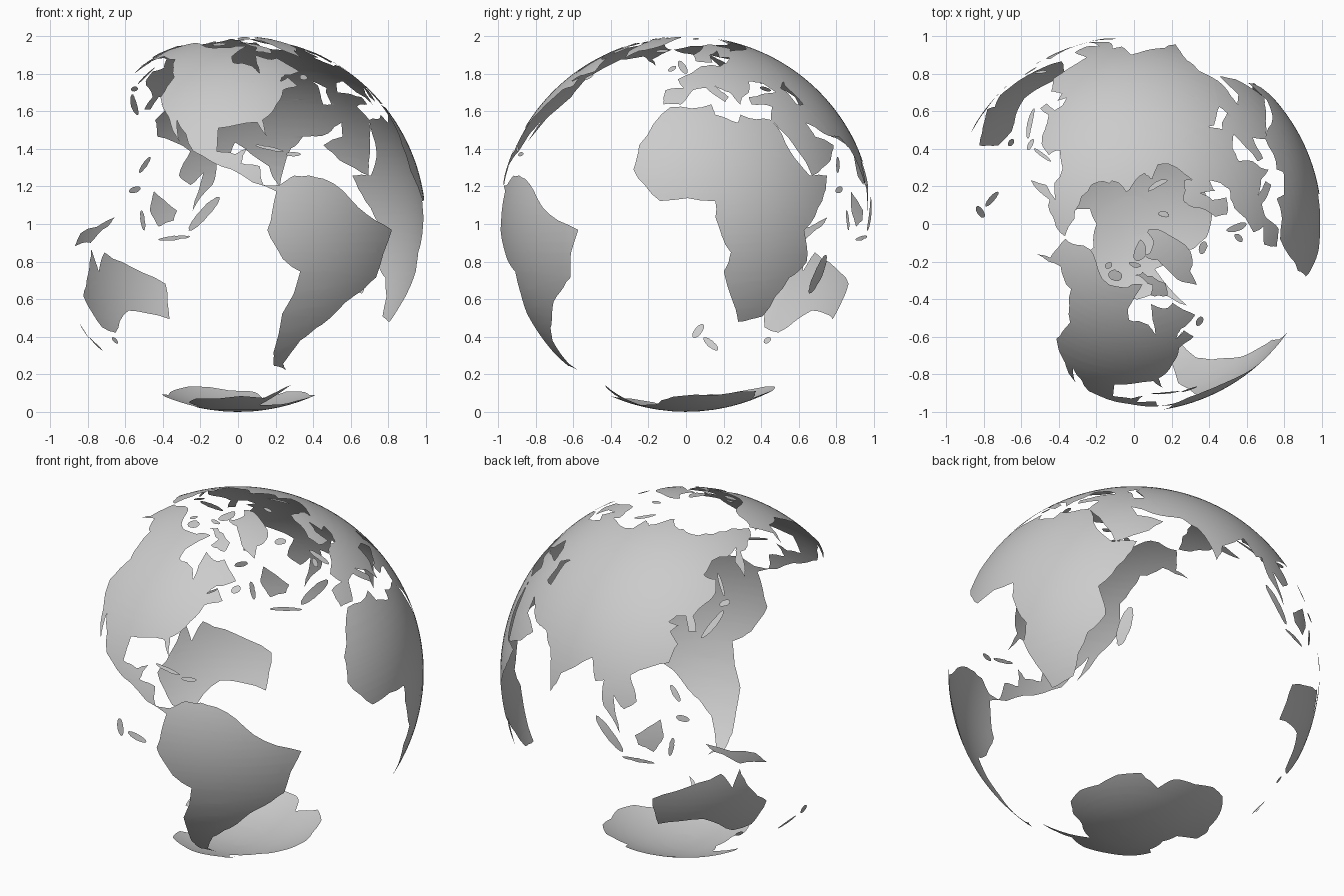
import bpy, bmesh, math, random
from mathutils import Vector
from mathutils.geometry import tessellate_polygon

if "Cube" in bpy.data.objects:
    bpy.data.objects.remove(bpy.data.objects["Cube"])

random.seed(1)
STEP = 3       # grid spacing in degrees for curving the flat outlines
ROUGH = 0.07   # coast roughness, relative to segment length


def on_globe(lon, lat):
    lat = 0.985 * lat + 3.1 if lat > -80 else -90 + (lat + 90) * 1.43
    a, b = math.radians(lon), math.radians(lat)
    return Vector((math.cos(b) * math.cos(a), math.cos(b) * math.sin(a), 1 + math.sin(b)))


def rough_coast(pts, levels):
    """Midpoint displacement; the seed depends only on the segment, so shared borders match."""
    for _ in range(levels):
        out = []
        for p, q in zip(pts, pts[1:] + pts[:1]):
            out.append(p)
            if min(p[1], q[1]) > -79:
                a, b = sorted((p, q))
                random.seed(int(abs(a[0] * 7919 + a[1] * 104729 + b[0] * 1299709 + b[1] * 15485863)))
                k = random.uniform(-ROUGH, ROUGH)
                out.append(((a[0] + b[0]) / 2 - k * (b[1] - a[1]), (a[1] + b[1]) / 2 + k * (b[0] - a[0])))
        pts = out
    return pts


def land(name, pts, levels=2):
    """Fill a lon/lat outline, slice it on a grid and wrap it on the sphere."""
    flat = [Vector((x, y, 0)) for x, y in rough_coast(pts, levels)]
    bm = bmesh.new()
    vs = [bm.verts.new(p) for p in flat]
    for tri in tessellate_polygon([flat]):
        if len(set(tri)) == 3:
            f = bm.faces.new([vs[i] for i in tri])
            f.normal_update()
            if f.normal.z < 0:
                f.normal_flip()
    for axis in (0, 1):
        lo, hi = min(p[axis] for p in flat), max(p[axis] for p in flat)
        n = Vector((1 - axis, axis, 0))
        for k in range(math.floor(lo / STEP) + 1, math.ceil(hi / STEP)):
            geom = bm.verts[:] + bm.edges[:] + bm.faces[:]
            bmesh.ops.bisect_plane(bm, geom=geom, dist=1e-5, plane_co=n * (k * STEP), plane_no=n)
    for v in bm.verts:
        v.co = on_globe(v.co.x, v.co.y)
    bmesh.ops.remove_doubles(bm, verts=bm.verts[:], dist=1e-5)
    for f in bm.faces:
        f.smooth = True
    me = bpy.data.meshes.new(name)
    bm.to_mesh(me)
    bm.free()
    bpy.context.collection.objects.link(bpy.data.objects.new(name, me))


def island(name, x0, y0, x1, y1, half_width):
    """Elongated island: an ellipse between two end points."""
    c = math.cos(math.radians((y0 + y1) / 2))
    dx, dy = (x1 - x0) * c / 2, (y1 - y0) / 2
    r = math.hypot(dx, dy)
    pts = []
    for i in range(14):
        u = math.cos(i * math.tau / 14) * 1.05
        w = math.sin(i * math.tau / 14) * half_width / r
        pts.append(((x0 + x1) / 2 + (u * dx - w * dy) / c, (y0 + y1) / 2 + u * dy + w * dx))
    land(name, pts, 1)


# Continents
land("africa", [(-6, 36), (10, 37), (11, 33), (19, 30), (21, 33), (33, 31), (37, 20), (43, 12), (51, 12), (47, 4),
    (39, -5), (41, -15), (35, -20), (28, -33), (19, -35), (12, -18), (14, -12), (9, -1), (9, 4), (-8, 4),
    (-17, 14), (-16, 22)])
land("europe", [(42, 42), (38, 46), (31, 47), (28, 42), (24, 40), (22, 37), (19, 42), (13, 45), (18, 40), (16, 38),
    (9, 44), (3, 43), (-2, 37), (-9, 37), (-9, 43), (-1, 44), (-4, 48), (9, 55), (20, 55), (30, 60), (37, 65),
    (68, 68), (53, 47), (47, 44), (49, 42)])
land("scandinavia", [(30, 60), (22, 60), (25, 65), (17, 62), (16, 57), (6, 58), (5, 62), (16, 69), (26, 71),
    (41, 67), (37, 65)])
land("middle_east", [(42, 42), (49, 42), (50, 37), (54, 37), (62, 25), (57, 26), (49, 30), (51, 25), (60, 22),
    (55, 17), (44, 12), (35, 28), (33, 31), (36, 36), (27, 37), (27, 40)])
land("north_asia", [(54, 37), (51, 45), (53, 47), (68, 68), (68, 73), (78, 72), (104, 78), (113, 74), (130, 71),
    (160, 70), (190, 66), (179, 63), (164, 60), (157, 51), (156, 57), (163, 62), (142, 59), (135, 54), (141, 52),
    (139, 47), (128, 40), (129, 35), (126, 35), (125, 40), (121, 40)])
land("south_asia", [(121, 40), (118, 38), (122, 37), (119, 35), (122, 31), (119, 25), (106, 20), (109, 12),
    (105, 9), (101, 13), (104, 1), (98, 9), (97, 17), (94, 16), (91, 23), (80, 15), (77, 8), (72, 21), (67, 25),
    (62, 25), (54, 37)])
land("upper_north_america", [(-123, 49), (-134, 59), (-150, 61), (-163, 55), (-158, 59), (-168, 66), (-157, 71),
    (-128, 70), (-96, 68), (-82, 69), (-94, 61), (-93, 57), (-82, 55), (-79, 51), (-78, 62), (-68, 59),
    (-64, 60), (-56, 52), (-66, 50), (-70, 47)])
land("lower_north_america", [(-70, 47), (-65, 49), (-62, 45), (-70, 43), (-76, 35), (-81, 31), (-80, 25), (-83, 30),
    (-97, 28), (-97, 20), (-91, 19), (-87, 21), (-89, 16), (-83, 15), (-82, 9), (-77, 9), (-78, 7), (-92, 14),
    (-105, 20), (-113, 31), (-110, 23), (-124, 40), (-123, 49)])
land("south_america", [(-77, 9), (-72, 12), (-62, 11), (-50, 2), (-35, -5), (-40, -20), (-48, -26), (-58, -36),
    (-65, -42), (-69, -52), (-66, -55), (-73, -53), (-75, -47), (-70, -18), (-76, -14), (-81, -5), (-78, 7)])
land("australia", [(142, -11), (146, -19), (153, -26), (150, -37), (143, -39), (131, -31), (115, -34), (114, -22),
    (129, -15), (136, -12), (140, -18)])
land("antarctica", [(-180, -90), (-180, -82), (-150, -80), (-147, -76), (-68, -72), (-57, -63), (-65, -79),
    (-35, -78), (-10, -71), (55, -67), (70, -72), (82, -67), (135, -66), (171, -71), (161, -80), (180, -82),
    (180, -90)])

# Large islands
land("greenland", [(-44, 60), (-40, 65), (-22, 71), (-12, 81), (-32, 83.5), (-72, 78), (-57, 75), (-52, 66)])
land("baffin_island", [(-65, 63), (-77, 65), (-73, 68), (-89, 72), (-80, 73), (-62, 67)])
land("new_guinea", [(131, -1), (147, -6), (151, -10), (142, -9), (134, -4)])
land("borneo", [(109, 1), (117, 7), (118, 1), (115, -4), (110, -2)])

# Smaller islands
island("victoria_island", -117, 71, -103, 71, 1.8)
island("ellesmere_island", -87, 77, -66, 82.5, 2)
island("banks_island", -124, 72, -119, 74, 1)
island("devon_island", -97, 76, -81, 75, 0.8)
island("newfoundland", -58, 48, -54, 50, 1.2)
island("iceland", -24, 65, -14, 65, 1.3)
island("great_britain", -4, 58, 0, 51, 1.2)
island("ireland", -9, 52, -6, 55, 1)
island("novaya_zemlya", 53, 71, 67, 77, 0.9)
island("svalbard", 13, 77, 24, 80, 1)
island("cuba", -84, 22, -75, 20, 0.6)
island("hispaniola", -74, 19, -69, 19, 0.7)
island("honshu", 131, 33, 141, 41, 1)
island("hokkaido", 140, 43, 145, 44, 1)
island("sakhalin", 143, 46, 143, 54, 0.6)
island("luzon", 120, 18, 123, 13, 0.9)
island("mindanao", 122, 8, 126, 7, 1)
island("sumatra", 96, 5, 105, -5, 1.5)
island("java", 105, -7, 115, -8, 0.6)
island("sulawesi", 120, -5, 121, 1, 0.8)
island("north_new_zealand", 174, -36, 177, -41, 1.2)
island("south_new_zealand", 173, -41, 167, -46, 1.1)
island("tasmania", 145, -42, 148, -42, 1.3)
island("madagascar", 45, -25, 49, -13, 1.9)
